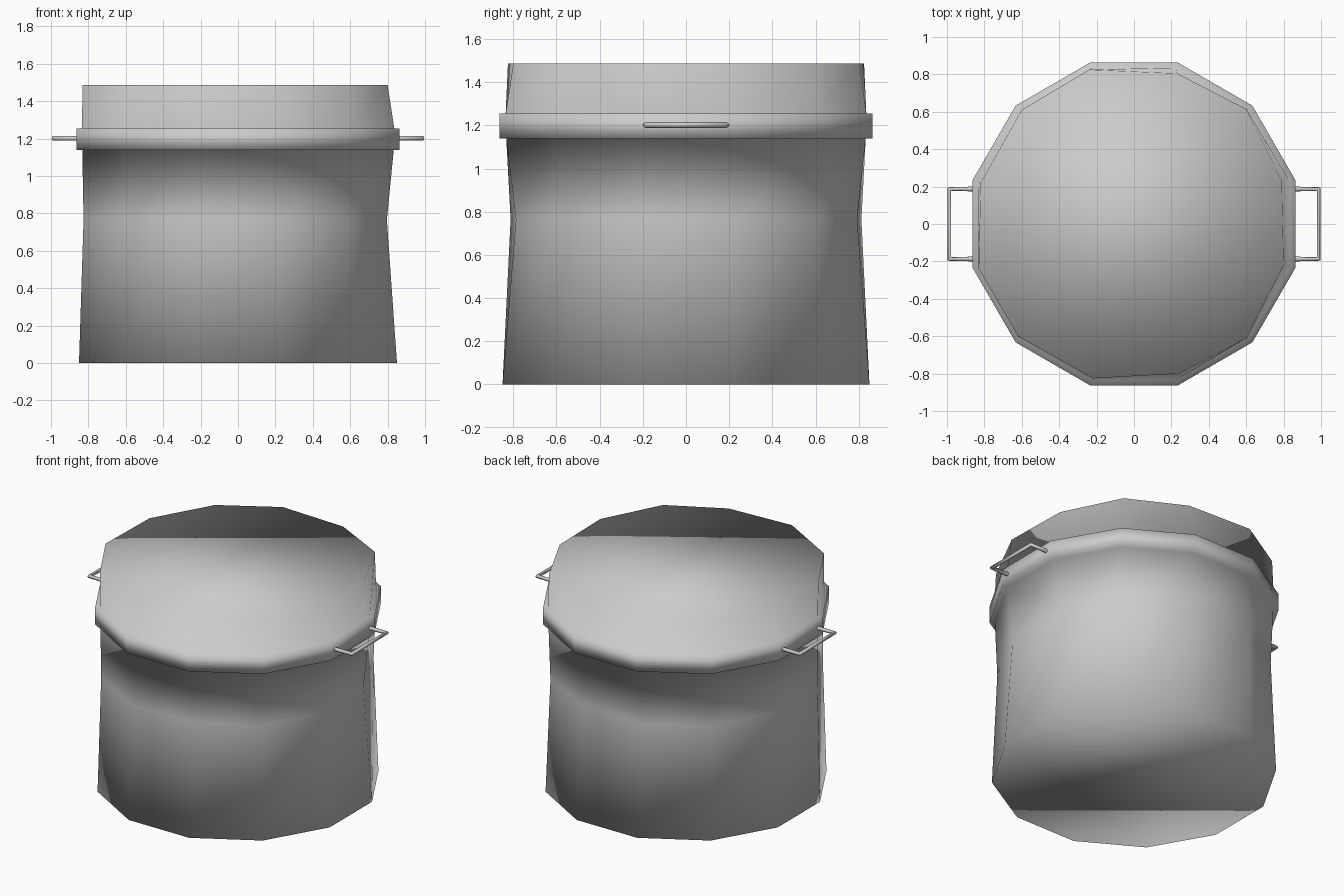
import bpy, bmesh, math

if "Cube" in bpy.data.objects:
    bpy.data.objects.remove(bpy.data.objects["Cube"])

SIDES = 12

def ring(radius):
    # regular 12-gon with flat sides facing the axes
    return [(radius * math.cos(math.radians(15 + 30 * i)),
             radius * math.sin(math.radians(15 + 30 * i))) for i in range(SIDES)]

# slightly dented outline used at the waist and the lid top
dented = [(0.79, 0.23), (0.60, 0.615), (0.23, 0.805), (-0.24, 0.825),
          (-0.60, 0.61), (-0.82, 0.22), (-0.83, -0.24), (-0.62, -0.60),
          (-0.22, -0.825), (0.24, -0.80), (0.60, -0.61), (0.80, -0.22)]
waist = [(x * 0.995, y * 0.985) for x, y in dented]

# pot body, rim and lid as one lofted, closed smooth shell
levels = [(0.0, ring(0.88)), (0.765, waist), (1.14, ring(0.862)),
          (1.14, ring(0.895)), (1.255, ring(0.895)), (1.255, ring(0.865)),
          (1.487, dented)]
bm = bmesh.new()
rings = [[bm.verts.new((x, y, z)) for x, y in pts] for z, pts in levels]
for a, b in zip(rings, rings[1:]):
    for i in range(SIDES):
        j = (i + 1) % SIDES
        bm.faces.new((a[i], a[j], b[j], b[i]))
bm.faces.new(rings[0][::-1])
bm.faces.new(rings[-1])
for f in bm.faces:
    f.smooth = True
mesh = bpy.data.meshes.new("pot_body")
bm.to_mesh(mesh)
bm.free()
bpy.context.collection.objects.link(bpy.data.objects.new("pot_body", mesh))

# bracket-shaped tube handles on both sides
def handle(name, s):
    curve = bpy.data.curves.new(name, 'CURVE')
    curve.dimensions = '3D'
    curve.bevel_depth = 0.013
    curve.bevel_resolution = 2
    curve.use_fill_caps = True
    sp = curve.splines.new('POLY')
    path = [(0.855, -0.187), (0.987, -0.187), (0.987, 0.187), (0.855, 0.187)]
    sp.points.add(len(path) - 1)
    for p, (x, y) in zip(sp.points, path):
        p.co = (s * x, y, 1.202, 1)
    bpy.context.collection.objects.link(bpy.data.objects.new(name, curve))

handle("right_handle", 1)
handle("left_handle", -1)
